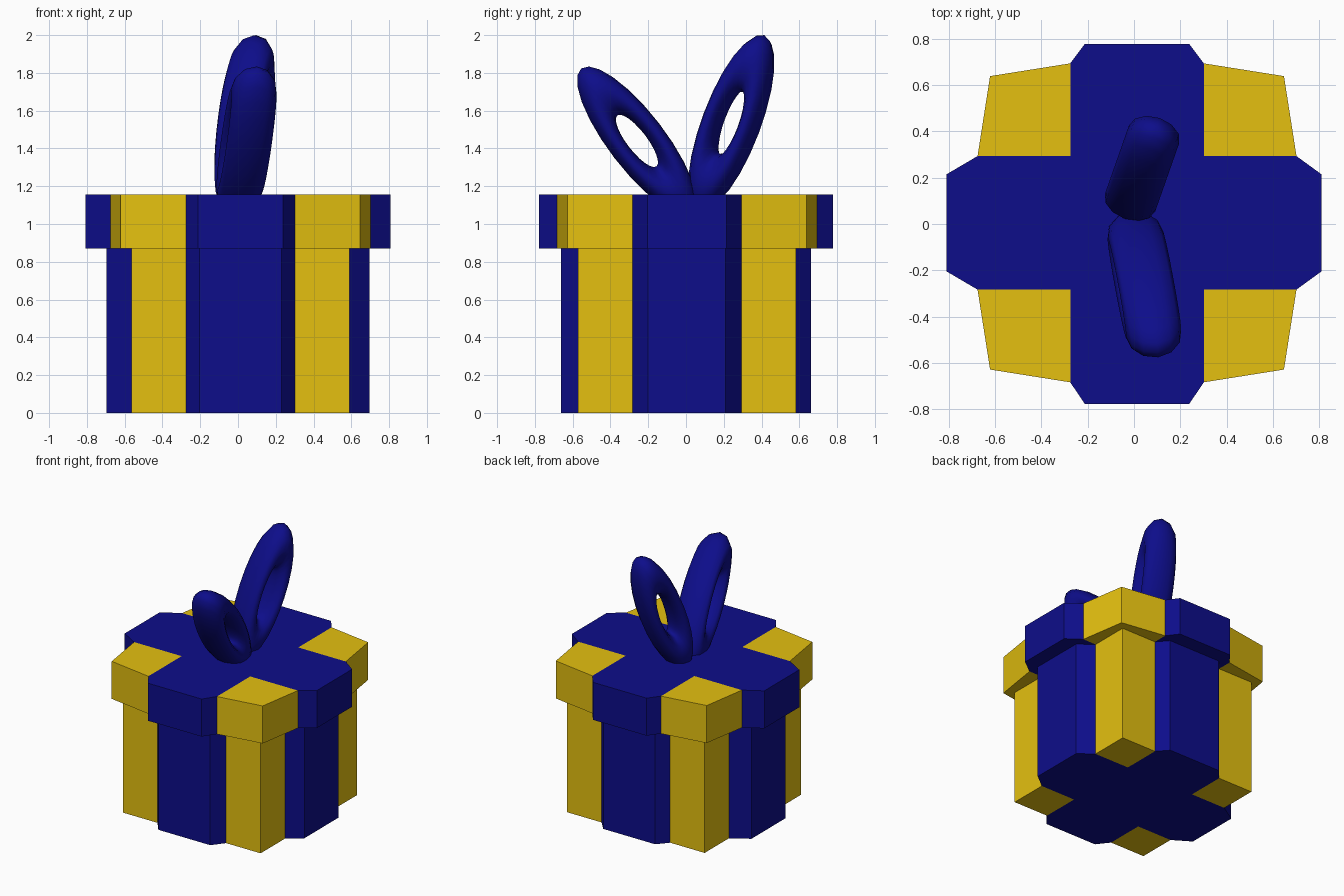
import bpy, bmesh
from mathutils import Vector, Matrix

if "Cube" in bpy.data.objects:
    bpy.data.objects.remove(bpy.data.objects["Cube"])


def material(name, rgb):
    m = bpy.data.materials.new(name)
    m.diffuse_color = (*rgb, 1)
    m.use_nodes = True
    m.node_tree.nodes["Principled BSDF"].inputs["Base Color"].default_value = m.diffuse_color
    return m


BLUE = material("ribbon_blue", (0.004, 0.004, 0.255))
GOLD = material("paper_gold", (0.78, 0.53, 0.005))
OFF = Vector((0.013, 0.005))   # slight offset of the wrapping from the centre


def wrapped_prism(name, z0, z1, inner, flat, reach, corner, flare):
    """Blue ribbon cross with four gold corners, raised from z0 to z1."""
    bm = bmesh.new()
    cross, corners = [], []
    for sx, sy in ((1, 1), (-1, 1), (-1, -1), (1, -1)):
        def p(x, y, ox=OFF.x, oy=OFF.y):
            return (sx * x + ox, sy * y + oy)
        front = [p(flat[0], reach[1], oy=0), p(inner, flare[1])]
        mid = p(inner, inner)
        side = [p(flare[0], inner), p(reach[0], flat[1], ox=0)]
        run = front + [mid] + side
        gold = [front[1], p(*corner), side[0], mid]
        if sx * sy > 0:            # keep every loop counter-clockwise
            run.reverse()
            gold.reverse()
        cross += run
        corners.append(gold)
    low, high = {}, {}

    def vert(store, q, z):
        if q not in store:
            store[q] = bm.verts.new((*q, z))
        return store[q]

    loops = [(cross, 0)] + [(c, 1) for c in corners]
    edges = {(l[i - 1], l[i]) for l, _ in loops for i in range(len(l))}
    for loop, mat in loops:
        bm.faces.new([vert(high, q, z1) for q in loop]).material_index = mat
        bm.faces.new([vert(low, q, z0) for q in reversed(loop)]).material_index = mat
        # walls only on the outer boundary
        for i, b in enumerate(loop):
            a = loop[i - 1]
            if (b, a) not in edges:
                f = bm.faces.new([low[a], low[b], high[b], high[a]])
                f.material_index = mat
    bmesh.ops.recalc_face_normals(bm, faces=bm.faces)
    me = bpy.data.meshes.new(name)
    bm.to_mesh(me)
    bm.free()
    me.materials.append(BLUE)
    me.materials.append(GOLD)
    bpy.context.collection.objects.link(bpy.data.objects.new(name, me))


def bow_loop(name, centre, long_axis, normal, half):
    """Stretched torus; half = outer half sizes along length, width, thickness."""
    ratio = 0.48
    bpy.ops.mesh.primitive_torus_add(major_radius=1, minor_radius=ratio,
                                     major_segments=24, minor_segments=12)
    ob = bpy.context.object
    ob.name = name
    n = Vector(normal).normalized()
    u = Vector(long_axis)
    u = (u - n * u.dot(n)).normalized()
    v = n.cross(u)
    rot = Matrix((u, v, n)).transposed().to_4x4()
    size = Matrix.Diagonal((half[0] / (1 + ratio), half[1] / (1 + ratio),
                            half[2] / ratio, 1))
    ob.data.transform(Matrix.Translation(centre) @ rot @ size)
    ob.data.materials.append(BLUE)
    bpy.ops.object.shade_smooth()


# Box and lid
wrapped_prism("box", 0, 0.87, 0.288, (0.218, 0.205), (0.697, 0.663),
              (0.578, 0.578), (0.578, 0.578))
wrapped_prism("lid", 0.87, 1.155, 0.288, (0.225, 0.21), (0.808, 0.777),
              (0.634, 0.633), (0.688, 0.688))

# Bow
bow_loop("bow_loop_back", (0.035, 0.24, 1.535), (0.12, 0.349, 0.927),
         (0.94, -0.33, 0), (0.5, 0.151, 0.115))
bow_loop("bow_loop_front", (0.045, -0.26, 1.44), (0.1, -0.608, 0.788),
         (0.985, 0.13, -0.05), (0.487, 0.15, 0.12))
